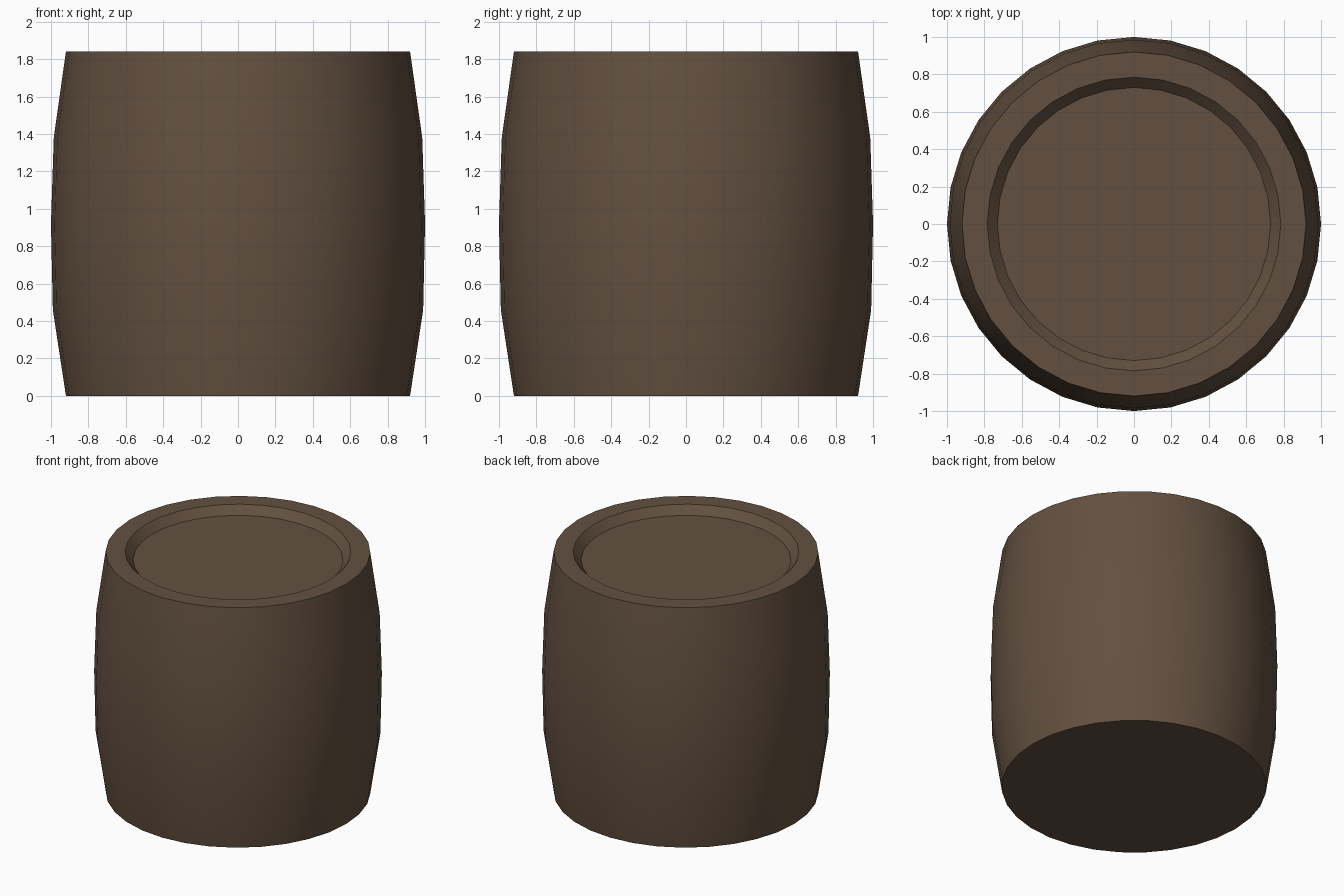
import bpy, bmesh, math

if "Cube" in bpy.data.objects:
    bpy.data.objects.remove(bpy.data.objects["Cube"])

SIDES = 32

# single brown wood colour
wood = bpy.data.materials.new("dark brown wood")
wood.diffuse_color = (0.125, 0.081, 0.051, 1)
wood.use_nodes = True
wood.node_tree.nodes["Principled BSDF"].inputs["Base Color"].default_value = wood.diffuse_color

# barrel profile (radius, height): bulging wall, flat rim, sloped recess
profile = [(0.92, 0.0), (0.99, 0.46), (1.0, 0.92), (0.985, 1.38),
           (0.92, 1.84), (0.785, 1.84), (0.73, 1.78)]

# lathe the profile around z
bm = bmesh.new()
rings = []
for r, z in profile:
    rings.append([bm.verts.new((r * math.cos(2 * math.pi * i / SIDES),
                                r * math.sin(2 * math.pi * i / SIDES), z))
                  for i in range(SIDES)])
for a, b in zip(rings, rings[1:]):
    for i in range(SIDES):
        j = (i + 1) % SIDES
        bm.faces.new((a[i], a[j], b[j], b[i]))

# bottom cap and recessed lid
bm.faces.new(rings[0][::-1])
bm.faces.new(rings[-1])

mesh = bpy.data.meshes.new("barrel")
bm.to_mesh(mesh)
bm.free()
mesh.materials.append(wood)
barrel = bpy.data.objects.new("barrel", mesh)
bpy.context.collection.objects.link(barrel)

# smooth wall, sharp rim edges
bpy.context.view_layer.objects.active = barrel
barrel.select_set(True)
bpy.ops.object.shade_smooth_by_angle(angle=math.radians(30))
